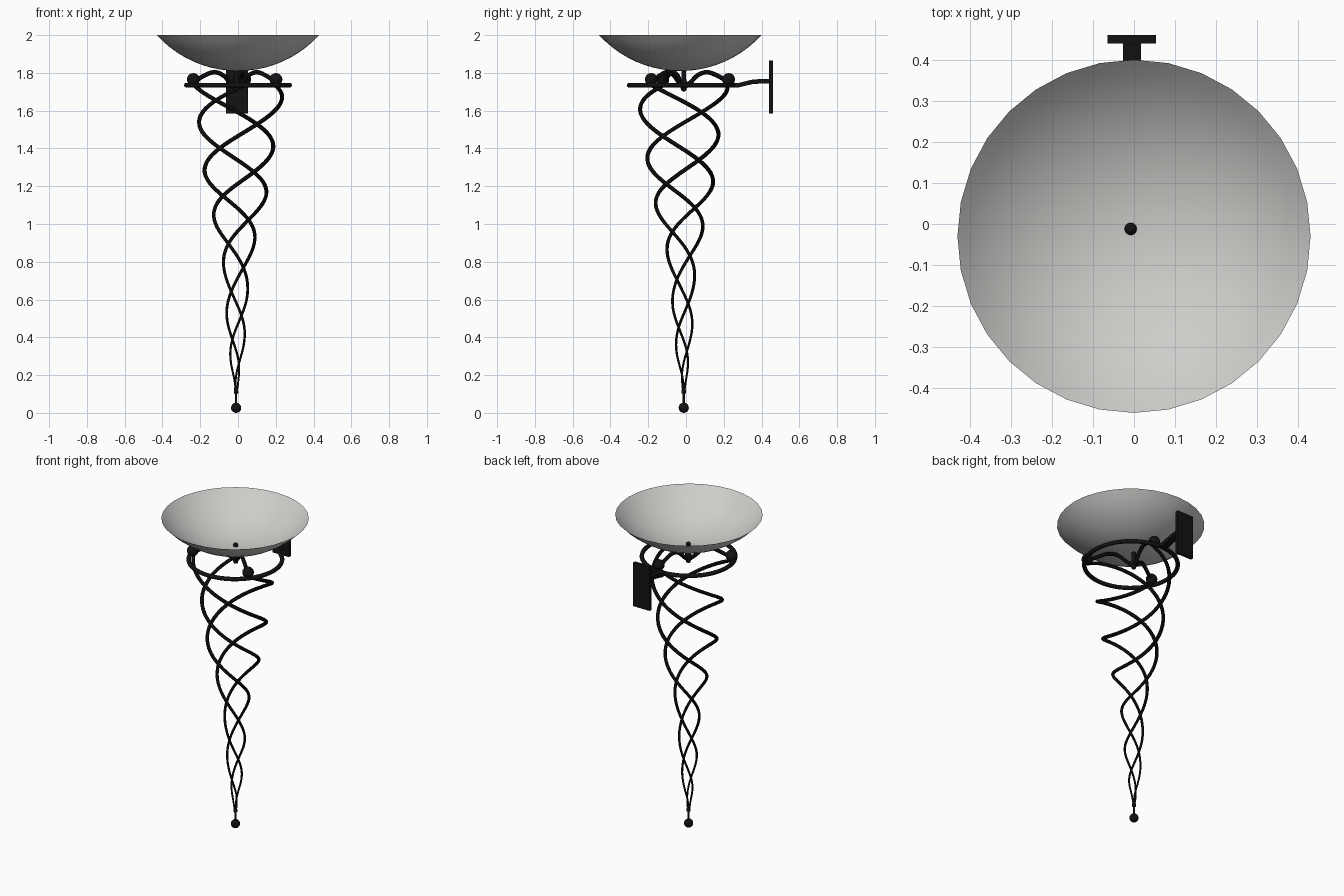
import bpy
import bmesh
from math import sin, cos, pi, radians, asin
from mathutils import Vector

cube = bpy.data.objects.get("Cube")
if cube:
    bpy.data.objects.remove(cube, do_unlink=True)


def material(name, rgb):
    m = bpy.data.materials.new(name)
    m.use_nodes = True
    color = (*rgb, 1)
    m.diffuse_color = color
    m.node_tree.nodes["Principled BSDF"].inputs["Base Color"].default_value = color
    return m


IRON = material("black_iron", (0.006, 0.006, 0.006))
GLASS = material("frosted_glass", (0.62, 0.61, 0.59))


def select(obj):
    bpy.ops.object.select_all(action="DESELECT")
    obj.select_set(True)
    bpy.context.view_layer.objects.active = obj


def finish(obj, name, mat, smooth=True):
    obj.name = obj.data.name = name
    obj.data.materials.clear()
    obj.data.materials.append(mat)
    if smooth:
        select(obj)
        bpy.ops.object.shade_smooth_by_angle(angle=radians(40))
    return obj


def lathe(name, profile, center, segments, mat):
    """Revolve (radius, z) points around a vertical axis."""
    bm = bmesh.new()
    verts = [bm.verts.new((r, 0, z)) for r, z in profile]
    edges = [bm.edges.new(pair) for pair in zip(verts, verts[1:])]
    bmesh.ops.spin(bm, geom=verts + edges, cent=(0, 0, 0), axis=(0, 0, 1),
                   angle=2 * pi, steps=segments, use_duplicate=False)
    bmesh.ops.remove_doubles(bm, verts=bm.verts, dist=0.0002)
    bmesh.ops.recalc_face_normals(bm, faces=bm.faces)
    mesh = bpy.data.meshes.new(name)
    bm.to_mesh(mesh)
    bm.free()
    obj = bpy.data.objects.new(name, mesh)
    bpy.context.collection.objects.link(obj)
    obj.location = (*center, 0)
    return finish(obj, name, mat)


def tube(name, points, radii, smooth_path=False):
    """Round rod through the points, with a radius at each one."""
    curve = bpy.data.curves.new(name, "CURVE")
    curve.dimensions = "3D"
    curve.bevel_depth = 1
    curve.bevel_resolution = 2
    curve.use_fill_caps = True
    if smooth_path:
        spline = curve.splines.new("BEZIER")
        spline.bezier_points.add(len(points) - 1)
        spline.resolution_u = 8
        for p, co, r in zip(spline.bezier_points, points, radii):
            p.co, p.radius = co, r
            p.handle_left_type = p.handle_right_type = "AUTO"
    else:
        spline = curve.splines.new("POLY")
        spline.points.add(len(points) - 1)
        for p, co, r in zip(spline.points, points, radii):
            p.co, p.radius = (*co, 1), r
    obj = bpy.data.objects.new(name, curve)
    bpy.context.collection.objects.link(obj)
    select(obj)
    bpy.ops.object.convert(target="MESH")
    return finish(bpy.context.object, name, IRON)


def ball(name, center, radius):
    bpy.ops.mesh.primitive_uv_sphere_add(segments=16, ring_count=10,
                                         radius=radius, location=center)
    return finish(bpy.context.object, name, IRON)


def box(name, center, size):
    bpy.ops.mesh.primitive_cube_add(size=1, location=center)
    obj = bpy.context.object
    obj.scale = size
    bpy.ops.object.transform_apply(location=False, rotation=False, scale=True)
    return finish(obj, name, IRON, smooth=False)


AXIS_LOW = Vector((-0.01, -0.012))
AXIS_TOP = Vector((0, -0.027))
TOP, LOW = 1.735, 0.13
PHASES = [radians(a) for a in (-38, 82, 202)]

# Shallow glass bowl: a spherical cap
RIM, DEPTH = 0.43, 0.19
R = (RIM**2 + DEPTH**2) / (2 * DEPTH)
cap = asin(RIM / R)
steps = 10
lathe("bowl", [(R * sin(cap * i / steps), 2 - DEPTH + R * (1 - cos(cap * i / steps)))
               for i in range(steps + 1)], (0, -0.03), 32, GLASS)

# Support ring
bpy.ops.mesh.primitive_torus_add(major_segments=48, minor_segments=10,
                                 major_radius=0.273, minor_radius=0.013,
                                 location=(*AXIS_TOP, TOP))
finish(bpy.context.object, "support_ring", IRON)

# Strand radius by height, interpolated
SHAPE = [(0.13, 0.004), (0.3, 0.035), (0.5, 0.052), (0.7, 0.06), (0.85, 0.08),
         (1.0, 0.115), (1.2, 0.165), (1.4, 0.188), (1.58, 0.21), (TOP, 0.255)]


def strand_radius(z):
    for (z0, r0), (z1, r1) in zip(SHAPE, SHAPE[1:]):
        if z <= z1 + 1e-6:
            return r0 + (r1 - r0) * (z - z0) / (z1 - z0)
    return SHAPE[-1][1]


def smooth_radius(z):
    samples = [min(max(z + d, LOW), TOP) for d in (-0.06, -0.03, 0, 0.03, 0.06)]
    return sum(map(strand_radius, samples)) / len(samples)


TWIST = radians(474)
for n, phase in enumerate(PHASES, 1):
    # Tapering spiral strand
    points, radii = [], []
    count = 110
    for i in range(count + 1):
        t = i / count
        z = LOW + (TOP - LOW) * t
        c = AXIS_LOW.lerp(AXIS_TOP, t)
        a = phase + (TOP - z) * TWIST
        r = smooth_radius(z)
        points.append((c.x + r * cos(a), c.y + r * sin(a), z))
        radii.append(0.005 + 0.006 * min(1, t * 1.4))
    tube(f"spiral_strand_{n}", points, radii)

    # Arched arm from the hub to the ball on the ring
    out = Vector((cos(phase), sin(phase)))
    hub = Vector((-0.008, -0.012))
    end = AXIS_TOP + out * 0.255
    arch = [(0.0, 1.72), (0.15, 1.75), (0.33, 1.79), (0.52, 1.803), (0.75, 1.785), (1, 1.75)]
    tube(f"arched_arm_{n}", [(*hub.lerp(end, s), z) for s, z in arch],
         [0.012] * len(arch), smooth_path=True)
    ball(f"ring_ball_{n}", (*end, 1.765), 0.034)

# Hub bolt below the bowl with a knob inside it
lathe("hub", [(0, 1.7), (0.012, 1.705), (0.022, 1.74), (0.012, 1.77),
              (0.012, 1.815), (0, 1.815)], hub, 16, IRON)
ball("bowl_knob", (*hub, 1.82), 0.015)

# Bottom finial
lathe("finial_stem", [(0, 0.03), (0.006, 0.03), (0.006, 0.1), (0.012, 0.105),
                      (0.009, 0.145), (0, 0.145)], AXIS_LOW, 12, IRON)
ball("finial_ball", (*AXIS_LOW, 0.027), 0.027)

# Wall bracket: cranked flat bar and plate
PATH = [(0.245, 1.735), (0.28, 1.735), (0.315, 1.744), (0.35, 1.752), (0.4, 1.756), (0.445, 1.757)]
bm = bmesh.new()
rows = [[bm.verts.new((-0.005 + sx * 0.022, y, z + sz * 0.012))
         for sx, sz in ((-1, -1), (1, -1), (1, 1), (-1, 1))] for y, z in PATH]
for a, b in zip(rows, rows[1:]):
    for k in range(4):
        bm.faces.new((a[k], a[k - 1], b[k - 1], b[k]))
bm.faces.new(rows[0])
bm.faces.new(rows[-1])
bmesh.ops.recalc_face_normals(bm, faces=bm.faces)
mesh = bpy.data.meshes.new("bracket_arm")
bm.to_mesh(mesh)
bm.free()
arm = bpy.data.objects.new("bracket_arm", mesh)
bpy.context.collection.objects.link(arm)
finish(arm, "bracket_arm", IRON)
box("wall_plate", (-0.005, 0.45, 1.725), (0.118, 0.02, 0.28))
